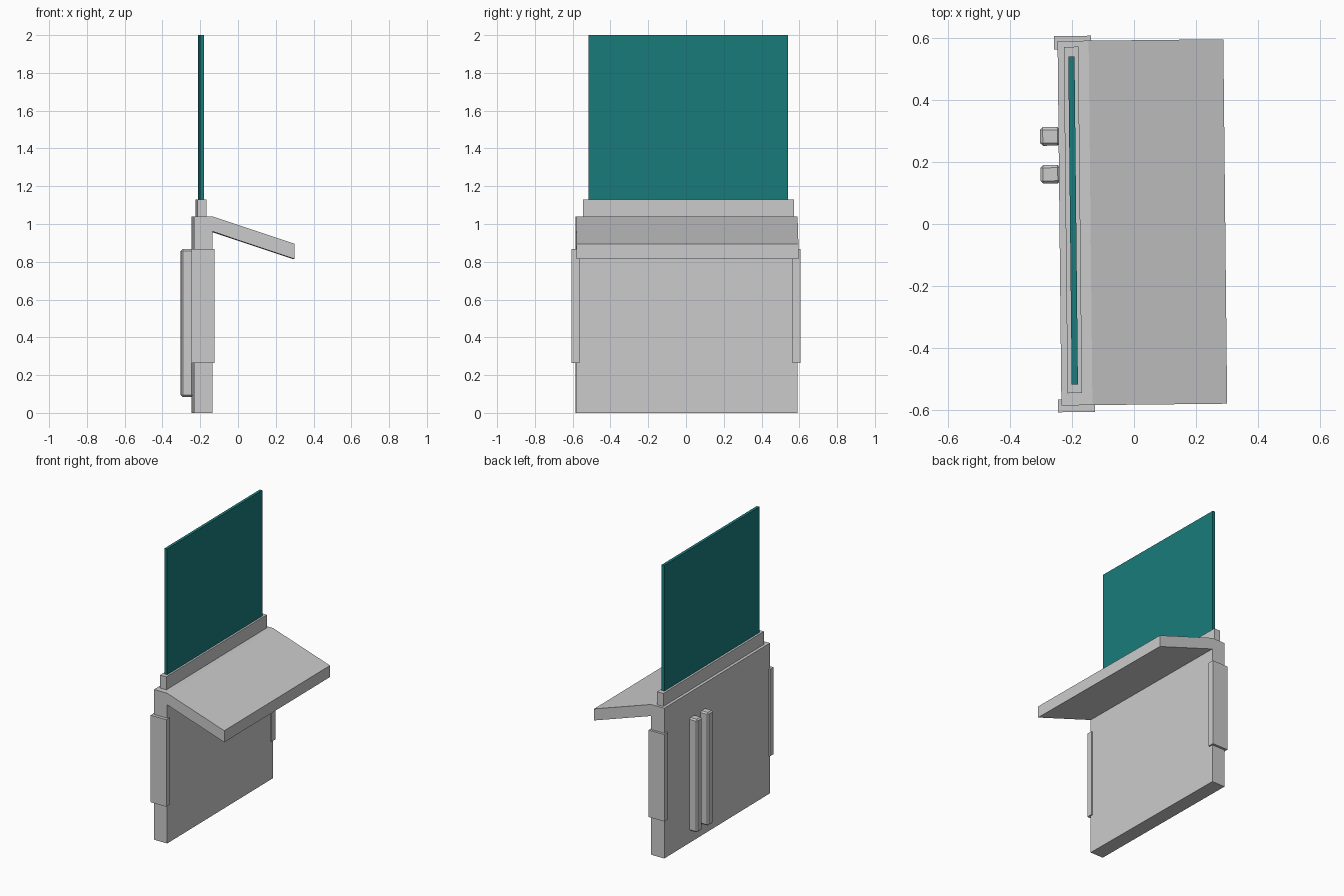
import bpy, bmesh, math
from mathutils import Matrix

if "Cube" in bpy.data.objects:
    bpy.data.objects.remove(bpy.data.objects["Cube"])

# Whole model is turned very slightly about the vertical axis
TURN = Matrix.Rotation(math.radians(0.6), 4, 'Z')


def finish(name, bm):
    bmesh.ops.recalc_face_normals(bm, faces=bm.faces)
    mesh = bpy.data.meshes.new(name)
    bm.to_mesh(mesh)
    bm.free()
    obj = bpy.data.objects.new(name, mesh)
    obj.matrix_world = TURN
    bpy.context.collection.objects.link(obj)
    return obj


def box(name, x, y, z, bevel=0):
    bm = bmesh.new()
    bmesh.ops.create_cube(bm, size=1)
    for v in bm.verts:
        for i, (lo, hi) in enumerate((x, y, z)):
            v.co[i] = lo if v.co[i] < 0 else hi
    obj = finish(name, bm)
    if bevel:
        mod = obj.modifiers.new("Bevel", 'BEVEL')
        mod.width = bevel
        mod.segments = 1
    return obj


# Back panel and sloping shelf, extruded from one side profile
profile = [(-0.24, 0), (-0.14, 0), (-0.14, 0.96), (0.294, 0.815),
           (0.294, 0.895), (-0.14, 1.04), (-0.24, 1.04)]
bm = bmesh.new()
face = bm.faces.new([bm.verts.new((x, -0.582, z)) for x, z in profile])
ext = bmesh.ops.extrude_face_region(bm, geom=[face])
for v in ext["geom"]:
    if isinstance(v, bmesh.types.BMVert):
        v.co.y = 0.592
finish("panel_and_shelf", bm)

# Clip plates wrapping both side edges
box("side_clip_left", (-0.2515, -0.1315), (0.565, 0.608), (0.265, 0.867))
box("side_clip_right", (-0.2515, -0.1315), (-0.604, -0.563), (0.265, 0.867))

# Twin bars on the rear face
for i, y in enumerate((0.163, 0.285)):
    box(f"rear_bar_{i + 1}", (-0.30, -0.235), (y - 0.03, y + 0.03),
        (0.085, 0.867), 0.009)

# Screen holder strip and coloured screen
box("screen_holder", (-0.22, -0.173), (-0.543, 0.573), (1.03, 1.13))
screen = box("screen", (-0.206, -0.186), (-0.515, 0.542), (1.12, 2.0))
mat = bpy.data.materials.new("teal")
mat.diffuse_color = (0.01, 0.2, 0.2, 1)
mat.use_nodes = True
mat.node_tree.nodes["Principled BSDF"].inputs["Base Color"].default_value = mat.diffuse_color
screen.data.materials.append(mat)
